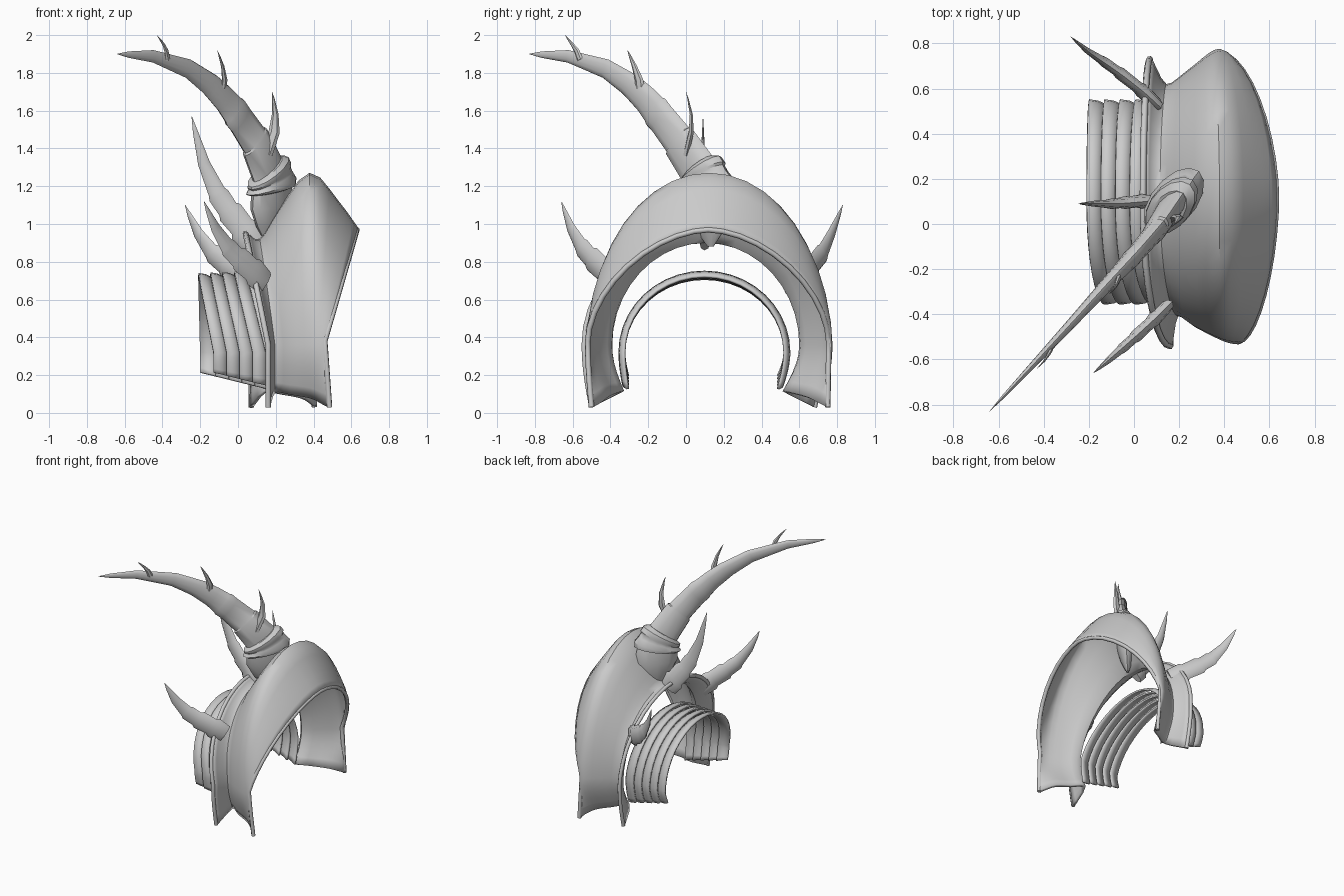
import bpy, bmesh, math
from mathutils import Vector

if "Cube" in bpy.data.objects:
    bpy.data.objects.remove(bpy.data.objects["Cube"], do_unlink=True)

grey = bpy.data.materials.new("plain_grey")
grey.use_nodes = True
GREY = (0.6, 0.6, 0.6, 1)
grey.diffuse_color = GREY
grey.node_tree.nodes["Principled BSDF"].inputs["Base Color"].default_value = GREY


def spline(keys, steps):
    """Smooth curve through tuples of any length."""
    out = []
    last = len(keys) - 1
    for i in range(last):
        a, b, c, d = (keys[min(max(k, 0), last)] for k in range(i - 1, i + 3))
        for s in range(steps):
            t = s / steps
            out.append(tuple(
                q + 0.5 * t * (r - p + t * (2 * p - 5 * q + 4 * r - w + t * (3 * (q - r) + w - p)))
                for p, q, r, w in zip(a, b, c, d)))
    return out + [tuple(keys[-1])]


def build(name, rows, closed=False, thickness=0, angle=35):
    """Skin rows of points into one object."""
    bm = bmesh.new()
    grid = [[bm.verts.new(p) for p in row] for row in rows]
    n = len(rows[0])
    for lower, upper in zip(grid, grid[1:]):
        for k in range(n if closed else n - 1):
            m = (k + 1) % n
            bm.faces.new((lower[k], lower[m], upper[m], upper[k]))
    if closed:
        bm.faces.new(grid[0])
        bm.faces.new(grid[-1])
    bmesh.ops.recalc_face_normals(bm, faces=bm.faces)
    mesh = bpy.data.meshes.new(name)
    bm.to_mesh(mesh)
    bm.free()
    mesh.materials.append(grey)
    obj = bpy.data.objects.new(name, mesh)
    bpy.context.collection.objects.link(obj)
    if thickness:
        mod = obj.modifiers.new("thickness", "SOLIDIFY")
        mod.thickness = thickness
        mod.offset = 0
    bpy.ops.object.select_all(action="DESELECT")
    obj.select_set(True)
    bpy.context.view_layer.objects.active = obj
    bpy.ops.object.shade_smooth_by_angle(angle=math.radians(angle))
    return obj


def arch(x_top, x_front, x_back, z_top, y_front, y_back, foot_front, foot_back, z_foot,
         z_side=0.36, power=1.0, flare=0.0, arc=20, leg=5):
    """Arch from the front foot over the crown to the back foot."""
    mid, half = (y_front + y_back) / 2, (y_back - y_front) / 2
    points = []
    for k in range(leg):
        t = k / leg
        points.append((x_front + flare * (1 - t),
                       foot_front + (y_front - foot_front) * math.sin(t * math.pi / 2),
                       z_foot + (z_side - z_foot) * t))
    for k in range(arc + 1):
        a = math.pi * (k / arc - 0.5)
        x_end = x_front if a < 0 else x_back
        rise = max(math.cos(a), 0) ** power
        reach = math.copysign(abs(math.sin(a)) ** power, a)
        points.append((x_end + (x_top - x_end) * rise, mid + half * reach,
                       z_side + (z_top - z_side) * rise))
    for k in range(1, leg + 1):
        t = k / leg
        points.append((x_back + flare * t,
                       foot_back + (y_back - foot_back) * math.cos(t * math.pi / 2),
                       z_side + (z_foot - z_side) * t))
    return points


def horn(name, path, profile, flat, sides=10, steps=6):
    """Flattened horn; profile holds (position along path, radius)."""
    pts = [Vector(p) for p in spline(path, steps)]
    heading = pts[-1] - pts[0]
    side = Vector((-heading.y, heading.x, 0)).normalized()
    rows = []
    for pos, radius in profile:
        f = pos * (len(pts) - 1)
        i = min(int(f), len(pts) - 2)
        centre = pts[i].lerp(pts[i + 1], f - i)
        ahead, behind = pts[min(i + 2, len(pts) - 1)], pts[max(i - 1, 0)]
        up = (ahead - behind).normalized().cross(side)
        rows.append([centre + up * radius * math.cos(a) + side * radius * flat * math.sin(a)
                     for a in (math.tau * k / sides for k in range(sides))])
    return build(name, rows, closed=True)


# Shoulder shell: turned-up neck flange, groove, bulge and outer rim
shell = [
    arch(0.04, 0.16, 0.07, 0.95, -0.54, 0.73, -0.50, 0.68, 0.03),
    arch(0.12, 0.19, 0.14, 0.91, -0.40, 0.61, -0.34, 0.52, 0.11),
    arch(0.23, 0.28, 0.24, 1.08, -0.45, 0.67, -0.38, 0.58, 0.10),
    arch(0.38, 0.39, 0.34, 1.26, -0.505, 0.75, -0.42, 0.65, 0.08),
    arch(0.52, 0.44, 0.38, 1.12, -0.52, 0.765, -0.46, 0.71, 0.05, power=1.06, flare=0.01),
    arch(0.63, 0.46, 0.38, 0.97, -0.52, 0.755, -0.50, 0.75, 0.03, z_side=0.38, power=1.15,
         flare=0.025),
]
columns = [spline(strand, 3) for strand in zip(*shell)]
build("shoulder_shell", columns, thickness=0.022, angle=50)


# Raised bead along the outer rim and the neck flange
def bead(name, path, radius):
    curve = bpy.data.curves.new(name, "CURVE")
    curve.dimensions = "3D"
    curve.bevel_depth = radius
    curve.bevel_resolution = 1
    curve.use_fill_caps = True
    line = curve.splines.new("POLY")
    line.points.add(len(path) - 1)
    for point, co in zip(line.points, path):
        point.co = (*co, 1)
    curve.materials.append(grey)
    bpy.context.collection.objects.link(bpy.data.objects.new(name, curve))


bead("outer_rim", shell[-1], 0.015)
bead("neck_rim", shell[0], 0.015)

# Overlapping arm bands, each flared towards the open end
for i in range(5):
    edges = []
    for shift, grow in ((0, 0.006), (0.04, 0.0), (0.08, -0.018)):
        s = 0.069 * i + shift
        edges.append(arch(-0.21 + s * 0.92, -0.13 + s, -0.20 + s, 0.728 + grow + 0.003 * i,
                          -0.345 - grow, 0.54 + grow, -0.325 - grow, 0.505 + grow,
                          0.215 - 0.25 * s, z_side=0.32))
    build("arm_band_%d" % (i + 1), edges, thickness=0.014)

# Great horn with stepped segments
great_path = [(0.17, 0.13, 0.88), (0.18, 0.12, 1.08), (0.17, 0.09, 1.24), (0.11, -0.01, 1.40),
              (0.0, -0.14, 1.57), (-0.14, -0.29, 1.73), (-0.36, -0.53, 1.87), (-0.64, -0.83, 1.9)]
horn("great_horn", great_path,
     [(0, 0.02), (0.08, 0.11), (0.15, 0.16), (0.27, 0.15), (0.32, 0.125), (0.46, 0.112),
      (0.465, 0.1), (0.56, 0.092), (0.59, 0.095), (0.6, 0.087), (0.65, 0.078), (0.71, 0.07),
      (0.73, 0.064), (0.8, 0.052), (0.9, 0.033), (0.96, 0.017), (1, 0.001)], 0.43, sides=12)

# Thick collar around the great horn
horn("horn_collar", great_path,
     [(0.225, 0.14), (0.23, 0.17), (0.25, 0.18), (0.275, 0.16), (0.29, 0.155),
      (0.3, 0.165), (0.32, 0.16), (0.335, 0.12)], 0.55, sides=14)

# Thorns on the great horn
thorn_profile = [(0, 0.034), (0.3, 0.03), (0.6, 0.018), (0.85, 0.008), (1, 0.001)]
thorns = [
    [(0.15, 0.0, 1.37), (0.195, 0.03, 1.5), (0.195, 0.025, 1.6), (0.18, 0.0, 1.7)],
    [(-0.08, -0.24, 1.69), (-0.07, -0.25, 1.77), (-0.085, -0.28, 1.85), (-0.11, -0.31, 1.92)],
    [(-0.37, -0.56, 1.87), (-0.38, -0.58, 1.92), (-0.40, -0.61, 1.96), (-0.43, -0.64, 2.0)],
]
for i, path in enumerate(thorns):
    size = (1, 0.8, 0.55)[i]
    horn("thorn_%d" % (i + 1), path, [(p, r * size) for p, r in thorn_profile], 0.5, sides=6)

# Three smaller horns on the neck flange
small_profile = [(0, 0.07), (0.18, 0.08), (0.22, 0.066), (0.38, 0.07), (0.41, 0.056),
                 (0.53, 0.057), (0.56, 0.047), (0.75, 0.032), (0.9, 0.014), (1, 0.001)]
small_horns = {
    "middle_horn": [(0.08, 0.1, 0.9), (0.01, 0.1, 1.0), (-0.09, 0.09, 1.13),
                    (-0.18, 0.09, 1.32), (-0.245, 0.09, 1.57)],
    "back_horn": [(0.1, 0.53, 0.68), (0, 0.62, 0.74), (-0.12, 0.71, 0.83),
                  (-0.21, 0.77, 0.95), (-0.28, 0.83, 1.1)],
    "front_horn": [(0.14, -0.37, 0.69), (0.06, -0.45, 0.77), (-0.04, -0.54, 0.86),
                   (-0.12, -0.61, 0.98), (-0.18, -0.66, 1.12)],
}
for name, path in small_horns.items():
    horn(name, path, small_profile, 0.4, sides=8)
